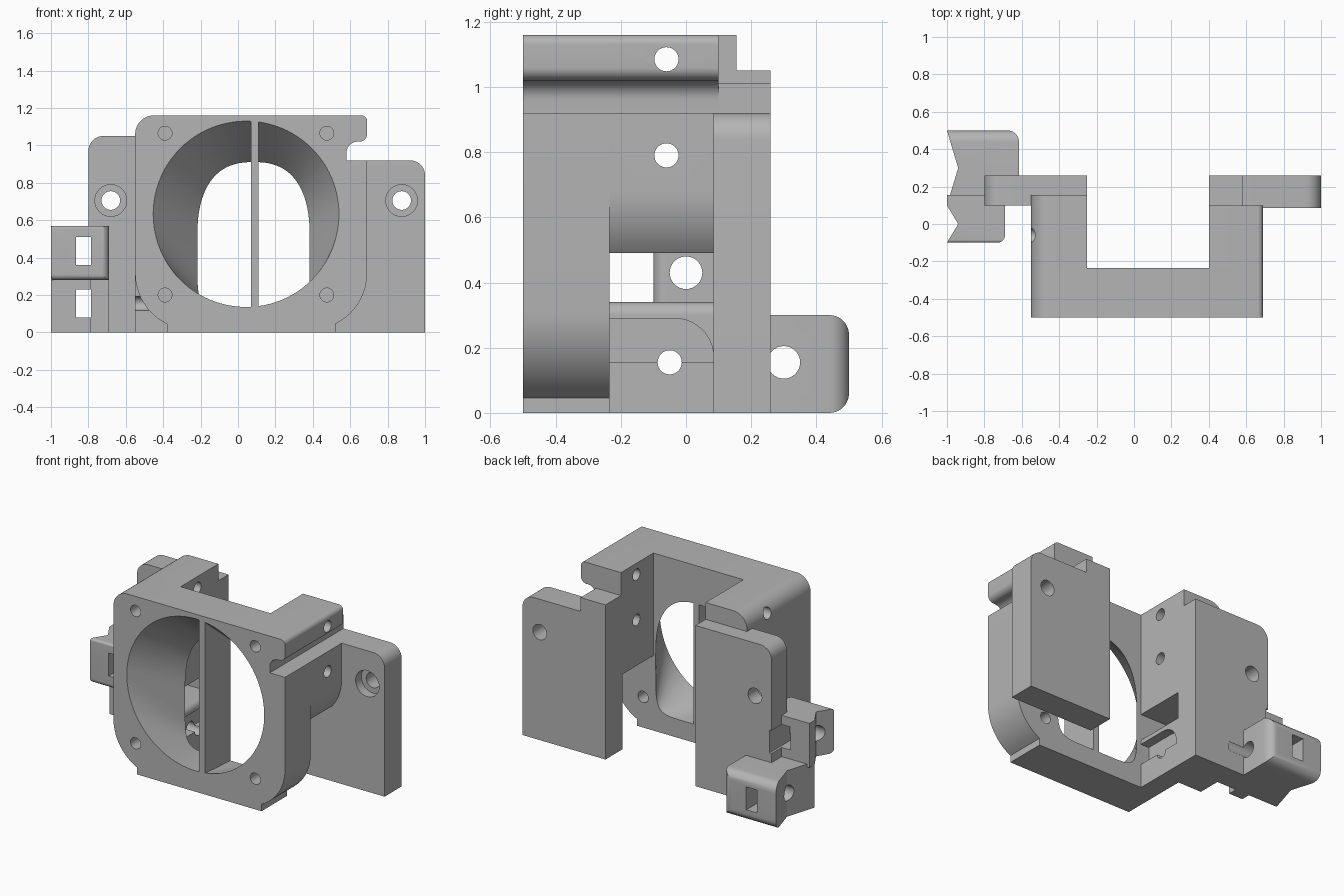
import bpy, bmesh, math
from mathutils import Vector

cube = bpy.data.objects.get("Cube")
if cube:
    bpy.data.objects.remove(cube, do_unlink=True)

grey = bpy.data.materials.new("plain grey")
grey.use_nodes = True
grey.diffuse_color = (0.46, 0.46, 0.46, 1)
grey.node_tree.nodes["Principled BSDF"].inputs["Base Color"].default_value = (0.46, 0.46, 0.46, 1)


def finish(name, bm):
    bmesh.ops.recalc_face_normals(bm, faces=bm.faces)
    me = bpy.data.meshes.new(name)
    bm.to_mesh(me)
    bm.free()
    me.materials.append(grey)
    ob = bpy.data.objects.new(name, me)
    bpy.context.collection.objects.link(ob)
    return ob


def rounded(points, steps=10):
    """Polygon whose corners may carry a fillet radius as third value."""
    out = []
    for i, p in enumerate(points):
        c = Vector(p[:2])
        r = p[2] if len(p) > 2 else 0
        if not r:
            out.append(c)
            continue
        a = (Vector(points[i - 1][:2]) - c).normalized()
        b = (Vector(points[(i + 1) % len(points)][:2]) - c).normalized()
        half = a.angle(b) / 2
        mid = c + (a + b).normalized() * r / math.sin(half)
        u = c + a * r / math.tan(half) - mid
        v = c + b * r / math.tan(half) - mid
        sweep = u.angle(v)
        for k in range(steps + 1):
            t = k / steps
            out.append(mid + (u * math.sin((1 - t) * sweep) + v * math.sin(t * sweep)) / math.sin(sweep))
    return out


def place(axis, p, d):
    return {"x": (d, p[0], p[1]), "y": (p[0], d, p[1]), "z": (p[0], p[1], d)}[axis]


def loft(name, axis, first, second, lo, hi):
    bm = bmesh.new()
    a = [bm.verts.new(place(axis, p, lo)) for p in first]
    b = [bm.verts.new(place(axis, p, hi)) for p in second]
    bm.faces.new(a)
    bm.faces.new(b)
    for i in range(len(a)):
        j = (i + 1) % len(a)
        bm.faces.new((a[i], a[j], b[j], b[i]))
    return finish(name, bm)


def prism(name, axis, points, lo, hi):
    pts = rounded(points)
    return loft(name, axis, pts, pts, lo, hi)


def box(name, x, y, z):
    return prism(name, "z", [(x[0], y[0]), (x[1], y[0]), (x[1], y[1]), (x[0], y[1])], *z)


def drill(axis, centre, r, lo, hi):
    pts = [(centre[0] + r * math.cos(k * math.tau / 32), centre[1] + r * math.sin(k * math.tau / 32))
           for k in range(32)]
    return prism("drill", axis, pts, lo, hi)


def apply(ob, cutters, op="DIFFERENCE"):
    for c in cutters:
        m = ob.modifiers.new("cut", "BOOLEAN")
        m.object, m.operation, m.solver = c, op, "EXACT"
    bpy.context.view_layer.update()
    ev = ob.evaluated_get(bpy.context.evaluated_depsgraph_get())
    me = bpy.data.meshes.new_from_object(ev)
    ob.modifiers.clear()
    ob.data = me
    for c in cutters:
        bpy.data.objects.remove(c, do_unlink=True)


FRONT, BACK = -0.50, -0.235

# Shared outline pieces: grooved right edge and rounded left edge
right_edge = [(0.69, 0.92), (0.58, 0.92), (0.58, 1.02, 0.06), (0.69, 1.02, 0.04), (0.69, 1.16, 0.03)]
left_edge = [(-0.55, 1.16, 0.1)]
low_left = [(-0.55, 0.123, 0.3), (-0.38, 0.045), (-0.38, 0)]

# Fan frame with a duct from round to arched
frame = prism("fan_frame", "y", [(0.52, 0), (0.52, 0.045), (0.69, 0.123, 0.3)] + right_edge
              + left_edge + low_left, FRONT, BACK)
mouth, throat = [], []
for k in range(96):
    c, s = math.cos(k * math.tau / 96), math.sin(k * math.tau / 96)
    n, h = (2.5, 0.41) if s >= 0 else (7, 0.38)
    mouth.append((0.043 + 0.497 * c, 0.633 + 0.497 * s))
    throat.append((0.083 + 0.3 * math.copysign(abs(c) ** (2 / n), c),
                   0.5 + h * math.copysign(abs(s) ** (2 / n), s)))
cuts = [loft("duct", "y", mouth, throat, FRONT - 0.0005, BACK + 0.0005)]
cuts += [drill("y", (x, z), 0.037, -0.6, -0.2) for x in (-0.39, 0.475) for z in (0.2, 1.065)]
apply(frame, cuts)
box("centre_strut", (0.07, 0.11), (FRONT, BACK), (0.11, 1.14))


# Upper arms behind the frame
def side_holes():
    return [drill("x", (-0.06, z), 0.037, -0.9, 0.9) for z in (0.79, 1.085)]


arm_r = prism("right_side_arm", "y", [(0.4, 0.49), (0.62, 0.49), (0.69, 0.577, 0.3)] + right_edge
              + [(0.4, 1.16)], BACK, 0.1)
apply(arm_r, side_holes())
arm_l = prism("left_side_arm", "y", [(-0.25, 0.49), (-0.25, 1.16)] + left_edge
              + [(-0.55, 0.577, 0.3), (-0.48, 0.49)], BACK, 0.155)
apply(arm_l, side_holes())


# Lower arm with a recessed channel on its inner side
def channel():
    return [prism("channel", "x", [(-0.3, 0.155), (0.085, 0.155), (0.085, 0.29, 0.12), (-0.3, 0.29)],
                  -0.31, -0.2),
            drill("x", (-0.05, 0.155), 0.037, -0.9, 0.9)]


lower = prism("lower_arm_front", "y", [(-0.25, 0), (-0.25, 0.34, 0.04), (-0.55, 0.34)] + low_left, BACK, -0.05)
apply(lower, channel())
lower = prism("lower_arm_back", "y", [(-0.25, 0), (-0.25, 0.34, 0.04), (-0.55, 0.34), (-0.55, 0)], -0.05, 0.1)
apply(lower, channel())


# Mounting plates with counterbored holes
def bolt(x, front):
    return [drill("y", (x, 0.705), 0.05, 0, 0.4), drill("y", (x, 0.705), 0.085, 0, front + 0.06)]


def clip_cuts():
    slots = [box("slot", (-0.865, -0.785), (-0.3, 0.7), z) for z in ((0.08, 0.23), (0.36, 0.51))]
    return slots + [drill("x", (0, 0.43), 0.05, -1.2, -0.5), drill("x", (0.3, 0.155), 0.05, -1.2, -0.5)]


plate_r = prism("right_plate", "y", [(0.4, 0), (1, 0), (1, 0.92, 0.08), (0.4, 0.92)], 0.085, 0.26)
apply(plate_r, bolt(0.875, 0.085))
box("right_plate_riser", (0.4, 0.58), (0.1, 0.26), (0.92, 1.01))
plate_l = prism("left_plate", "y", [(-0.25, 0), (-0.25, 1.05), (-0.8, 1.05, 0.08), (-0.8, 0)], 0.1, 0.26)
apply(plate_l, bolt(-0.68, 0.1) + clip_cuts())

# Notched clips on the outer edge
clip = prism("lower_clip", "z", [(-1, 0.1), (-0.94, 0.3), (-1, 0.5), (-0.615, 0.5, 0.06), (-0.615, 0.26),
                                 (-0.79, 0.26), (-0.79, 0.1)], 0, 0.3)
apply(clip, [prism("trim", "x", [(0, 0), (0.5, 0, 0.06), (0.5, 0.3, 0.06), (0, 0.3)], -1.1, -0.5)], "INTERSECT")
apply(clip, clip_cuts())
clip = prism("upper_clip", "z", [(-1, -0.1), (-0.94, 0), (-1, 0.1), (-0.69, 0.1), (-0.69, -0.1, 0.04)], 0.28, 0.57)
apply(clip, [prism("trim", "x", [(-0.1, 0.28, 0.03), (0.2, 0.28), (0.2, 0.57), (-0.1, 0.57, 0.015)],
                   -1.1, -0.5)], "INTERSECT")
apply(clip, clip_cuts())
web = box("clip_web", (-1, -0.79), (0.1, 0.155), (0.28, 0.57))
apply(web, clip_cuts())
web = box("lower_clip_foot", (-0.79, -0.69), (0.04, 0.1), (0, 0.28))
apply(web, clip_cuts())

# Smooth curved walls, keep edges crisp
bpy.ops.object.select_all(action="DESELECT")
for ob in bpy.context.scene.objects:
    if ob.type == "MESH":
        ob.select_set(True)
        bpy.context.view_layer.objects.active = ob
bpy.ops.object.shade_smooth_by_angle(angle=math.radians(30))
